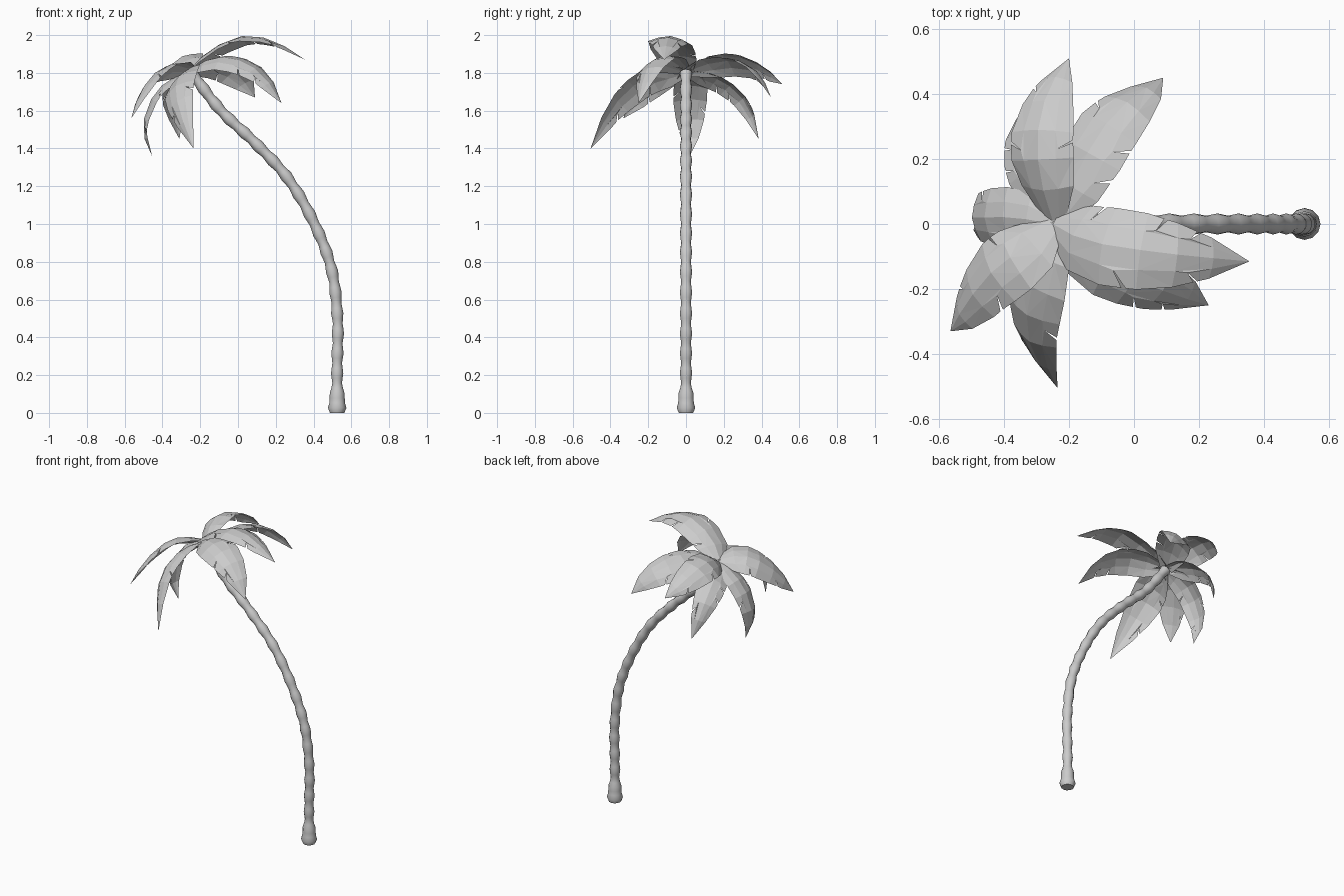
import bpy, bmesh, math
from mathutils import Vector

cube = bpy.data.objects.get("Cube")
if cube:
    bpy.data.objects.remove(cube)

grey = bpy.data.materials.new("light_grey")
grey.use_nodes = True
colour = (0.6, 0.6, 0.6, 1)
grey.diffuse_color = colour
grey.node_tree.nodes["Principled BSDF"].inputs["Base Color"].default_value = colour


def spline(pts, t):
    """Smooth point on a path through pts, t from 0 to 1."""
    n = len(pts) - 1
    i = min(int(t * n), n - 1)
    u = t * n - i
    b, c = pts[i], pts[i + 1]
    a = pts[i - 1] if i else b * 2 - c
    d = pts[i + 2] if i + 2 <= n else c * 2 - b
    return (b * 2 + (c - a) * u + (a * 2 - b * 5 + c * 4 - d) * u ** 2
            + (b * 3 - a - c * 3 + d) * u ** 3) / 2


def tangent(pts, t):
    return (spline(pts, min(t + .01, 1)) - spline(pts, max(t - .01, 0))).normalized()


def finish(bm, name):
    mesh = bpy.data.meshes.new(name)
    bm.to_mesh(mesh)
    bm.free()
    mesh.materials.append(grey)
    ob = bpy.data.objects.new(name, mesh)
    bpy.context.collection.objects.link(ob)
    return ob


# Trunk: ringed stem swept along a leaning path, flared at the foot
def build_trunk():
    pts = [Vector((x, 0, z)) for x, z in (
        (.525, 0), (.525, .25), (.527, .5), (.495, .76), (.405, 1), (.265, 1.24),
        (.09, 1.43), (-.09, 1.6), (-.245, 1.8))]
    steps, sides, knots = 76, 12, 19
    bm = bmesh.new()
    rings = []
    for k in range(steps + 1):
        t = k / steps
        p, d = spline(pts, t), tangent(pts, t)
        r = .029 + .0035 * math.cos(t * knots * math.tau)
        r += .02 * max(0, min(1, (.14 - p.z) / .11))
        if k == 0:
            r = .038
        side = Vector((0, 1, 0))
        up = side.cross(d)
        rings.append([bm.verts.new(p + (side * math.cos(a) + up * math.sin(a)) * r)
                      for a in (math.tau * j / sides for j in range(sides))])
    for lo, hi in zip(rings, rings[1:]):
        for j in range(sides):
            m = (j + 1) % sides
            bm.faces.new((lo[j], lo[m], hi[m], hi[j]))
    bm.faces.new(rings[0][::-1])
    bm.faces.new(rings[-1])
    bmesh.ops.recalc_face_normals(bm, faces=bm.faces)
    ob = finish(bm, "trunk")
    bpy.context.view_layer.objects.active = ob
    ob.select_set(True)
    bpy.ops.object.shade_smooth_by_angle(angle=math.radians(50))
    ob.select_set(False)


WIDTHS = [.38, .88, 1, .98, .82, .52, 0]


# Frond: faceted tent-shaped blade with slits cut in from the edges
def build_frond(name, path, width, roll, slits):
    pts = [Vector(p) for p in path]
    chord = pts[-1] - pts[0]
    flat = chord.cross(Vector((0, 0, 1))).normalized()
    n = len(WIDTHS) - 1
    bm = bmesh.new()

    def blade(t, s, f):
        """Point at t along the rib, s = side, f = share of the half width."""
        i = min(int(t * n), n - 1)
        w = width * (WIDTHS[i] + (WIDTHS[i + 1] - WIDTHS[i]) * (t * n - i))
        d = tangent(pts, t)
        side = (flat - d * flat.dot(d)).normalized()
        up = side.cross(d)
        a = math.radians(roll * s + 6 + 12 * f)
        return spline(pts, t) + (side * s * math.cos(a) - up * math.sin(a)) * w * f

    def face(*corners):
        bm.faces.new([bm.verts.new(c) for c in corners])

    for s in (-1, 1):
        for i in range(n):
            t0, t1 = i / n, (i + 1) / n
            rib0, rib1 = blade(t0, s, 0), blade(t1, s, 0)
            mid0, mid1 = blade(t0, s, .5), blade(t1, s, .5)
            out0, out1 = blade(t0, s, 1), blade(t1, s, 1)
            face(rib0, rib1, mid0)
            if i < n - 1:
                face(rib1, mid1, mid0)
            if (s, i) in slits:
                notch = blade(t0 + .35 / n, s, .58)
                lip0, lip1 = blade(t0 + .58 / n, s, 1), blade(t0 + .69 / n, s, 1)
                face(mid0, notch, lip0, out0)
                face(mid0, mid1, notch)
                face(notch, mid1, out1, lip1)
            elif i < n - 1:
                face(mid0, mid1, out1)
                face(mid0, out1, out0)
            else:
                face(mid0, rib1, out0)
    bmesh.ops.remove_doubles(bm, verts=bm.verts, dist=.0005)
    bmesh.ops.dissolve_degenerate(bm, edges=bm.edges, dist=.0005)
    for f in bm.faces:
        if f.normal.dot(flat.cross(chord)) < 0:
            f.normal_flip()
    finish(bm, name)


build_trunk()
LEFT, RIGHT = -1, 1
build_frond("frond_top", [(-.25, 0, 1.82), (-.15, -.05, 1.92), (.02, -.08, 1.995),
            (.19, -.1, 1.97), (.355, -.115, 1.87)], .128, -5,
            {(LEFT, 1), (RIGHT, 2), (LEFT, 3), (LEFT, 4), (RIGHT, 4)})
build_frond("frond_front_left", [(-.25, -.01, 1.82), (-.13, -.11, 1.88), (0, -.17, 1.87),
            (.13, -.22, 1.79), (.23, -.25, 1.64)], .115, 18,
            {(RIGHT, 3), (RIGHT, 4), (LEFT, 2)})
build_frond("frond_back_left", [(-.25, .01, 1.81), (-.17, .17, 1.86), (-.085, .31, 1.85),
            (.01, .4, 1.78), (.09, .45, 1.67)], .115, -28,
            {(RIGHT, 1), (RIGHT, 2), (LEFT, 3)})
build_frond("frond_back", [(-.25, .01, 1.81), (-.29, .15, 1.88), (-.295, .29, 1.88),
            (-.26, .42, 1.82), (-.2, .51, 1.74)], .112, -25,
            {(LEFT, 4), (RIGHT, 2), (LEFT, 2)})
build_frond("frond_back_right", [(-.25, .01, 1.81), (-.31, .13, 1.78), (-.34, .23, 1.73),
            (-.345, .33, 1.62), (-.31, .385, 1.45)], .092, -25,
            {(LEFT, 2), (LEFT, 3), (RIGHT, 4)})
build_frond("frond_front_right", [(-.25, 0, 1.82), (-.35, -.08, 1.84), (-.44, -.15, 1.8),
            (-.52, -.25, 1.69), (-.565, -.33, 1.56)], .118, 28,
            {(RIGHT, 2), (LEFT, 3), (RIGHT, 4)})
build_frond("frond_front", [(-.25, -.01, 1.81), (-.3, -.15, 1.8), (-.33, -.28, 1.73),
            (-.31, -.4, 1.6), (-.235, -.505, 1.4)], .112, 42,
            {(LEFT, 3), (RIGHT, 2), (RIGHT, 4)})
build_frond("frond_right", [(-.25, 0, 1.81), (-.37, .02, 1.76), (-.46, .02, 1.66),
            (-.505, .02, 1.5), (-.455, .02, 1.36)], .095, -8,
            {(LEFT, 2), (RIGHT, 3), (LEFT, 4)})
